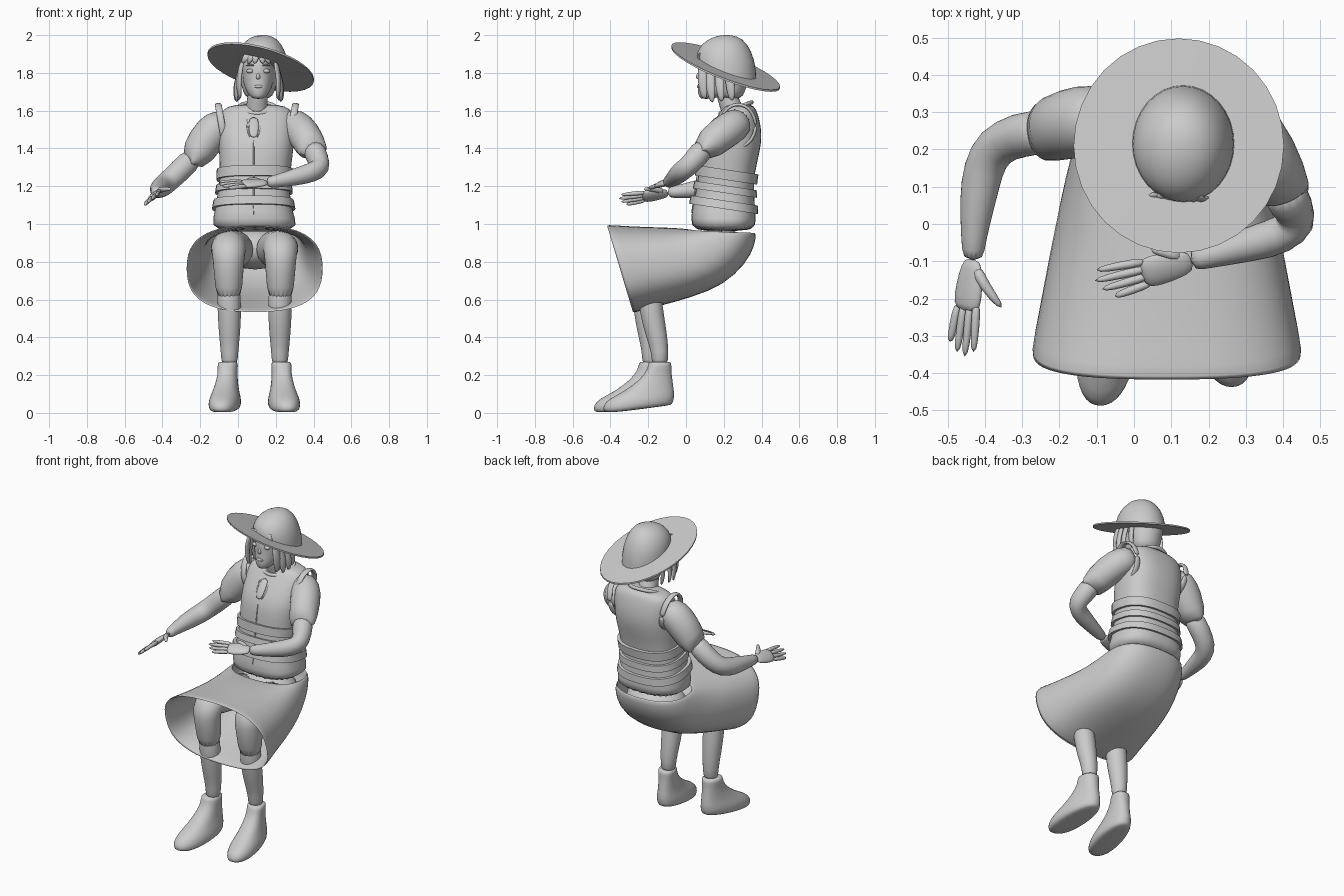
import bpy, math
from mathutils import Vector as V


def mesh(name, verts, faces, subsurf=0, solid=0, angle=40):
    me = bpy.data.meshes.new(name)
    me.from_pydata([tuple(v) for v in verts], [], faces)
    me.polygons.foreach_set("use_smooth", [True] * len(me.polygons))
    if not subsurf:
        me.set_sharp_from_angle(angle=math.radians(angle))
    ob = bpy.data.objects.new(name, me)
    bpy.context.collection.objects.link(ob)
    if solid:
        m = ob.modifiers.new("thickness", 'SOLIDIFY')
        m.thickness = solid
    if subsurf:
        m = ob.modifiers.new("smooth", 'SUBSURF')
        m.levels = m.render_levels = subsurf
    return ob


def ring(c, u, v, n=20, p=2.0):
    """Superellipse ring around c, spanned by half-axes u and v."""
    c, u, v = V(c), V(u), V(v)
    f = lambda t: math.copysign(abs(t) ** (2 / p), t)
    return [c + u * f(math.cos(a)) + v * f(math.sin(a))
            for a in (2 * math.pi * i / n for i in range(n))]


def loft(name, rings, cap=True, loop=False, **kw):
    n, k = len(rings[0]), len(rings)
    faces = [(r * n + i, r * n + (i + 1) % n, (r + 1) % k * n + (i + 1) % n, (r + 1) % k * n + i)
             for r in range(k if loop else k - 1) for i in range(n)]
    if cap:
        faces += [tuple(range(n))[::-1], tuple(range((k - 1) * n, k * n))]
    return mesh(name, [v for r in rings for v in r], faces, **kw)


def tube(name, pts, radii, side=(1, 0, 0), flat=1.0, n=12, subsurf=1, cap=True):
    """Tapered limb through pts; side fixes the wide axis, flat squeezes the other."""
    pts, rings = [V(p) for p in pts], []
    for i, p in enumerate(pts):
        d = (pts[min(i + 1, len(pts) - 1)] - pts[max(i - 1, 0)]).normalized()
        w = d.cross(V(side)).normalized()
        u = w.cross(d)
        rings.append(ring(p, u * radii[i], w * radii[i] * flat, n))
    return loft(name, rings, cap=cap, subsurf=subsurf)


def ball(name, c, r, n=16):
    rings = [ring(V(c) + V((0, 0, -r[2] * math.cos(a))), (r[0] * math.sin(a), 0, 0),
                  (0, r[1] * math.sin(a), 0), n)
             for a in (math.pi * (i + .1) / 10.2 for i in range(11))]
    return loft(name, rings)


# Hat: tilted brim and domed crown
HC, SX, SY = V((.12, .21, 1.83)), -.24, -.37


def hat_ring(cx, cy, z, rx, ry, tilt, n=32):
    return ring((cx, cy, z), (rx, 0, SX * rx * tilt), (0, ry, SY * ry * tilt), n)


loft("hat_brim", [hat_ring(*HC.xy, 1.83 + dz, r, r * 1.02, 1)
                  for r, dz in ((.1, -.005), (.282, -.004), (.282, .006), (.1, .008))], cap=False, loop=True)
loft("hat_crown", [hat_ring(.132, .215, 1.825 + .175 * math.sin(a), .137 * math.cos(a) ** .85,
                            .157 * math.cos(a) ** .85, (1 - math.sin(a)))
                   for a in (math.radians(d) for d in (0, 12, 25, 38, 50, 62, 74, 84, 89))])

# Head: z, front y, back y, half width
loft("head", [ring((.107, (f + b) / 2, z), (w, 0, 0), (0, (b - f) / 2, 0), 20, 2.1) for z, f, b, w in (
    (1.662, .08, .13, .022), (1.675, .066, .19, .045), (1.71, .06, .26, .068), (1.75, .064, .3, .08),
    (1.79, .066, .32, .086), (1.86, .062, .325, .088), (1.92, .11, .3, .06))], subsurf=1)
tube("neck", [(.1, .27, 1.54), (.1, .24, 1.61), (.105, .21, 1.7), (.105, .2, 1.76)], [.075, .058, .055, .055])
mesh("nose", [(.107, .062, 1.815), (.09, .068, 1.772), (.124, .068, 1.772), (.107, .038, 1.776),
              (.107, .064, 1.762)], [(0, 1, 3), (0, 3, 2), (1, 4, 3), (3, 4, 2)], subsurf=1)
ball("mouth", (.107, .066, 1.728), (.024, .008, .008))
for s in (-1, 1):
    ball("eye", (.107 + s * .043, .083, 1.81), (.019, .014, .012))
    tube("eyebrow", [(.107 + s * .02, .062, 1.838), (.107 + s * .045, .065, 1.845),
                     (.107 + s * .068, .085, 1.836)], [.005, .006, .004], side=(0, 0, 1), n=6)

# Hair: back shell, side locks and fringe
loft("hair_back", [ring((.11, .235, z), (w, 0, 0), (0, d, 0), 18) for z, w, d in (
    (1.66, .065, .06), (1.7, .085, .078), (1.76, .1, .098), (1.83, .11, .11), (1.88, .1, .1))], subsurf=1)
for s in (-1, 1):
    for y, x, z in ((.09, .098, 1.66), (.13, .115, 1.64), (.18, .12, 1.645), (.235, .105, 1.65)):
        tube("hair_lock", [(.11 + s * .085, y, 1.87), (.11 + s * .105, y - .005, 1.79),
                           (.11 + s * (x + .008), y, 1.71), (.11 + s * x, y + .01, z)],
             [.024, .029, .026, .014], side=(.3 * s, 1, 0), flat=.5, n=8)
    for x in (.02, .05, .078):
        tube("fringe_lock", [(.11 + s * x * .6, .085, 1.91), (.11 + s * x * .9, .056, 1.88),
                             (.11 + s * x * 1.15, .062 + x * .3, 1.846)], [.02, .022, .007], flat=.4, n=8)

# Vest: z, centre x, half width, front y, back y
VEST = ((.955, .09, .232, .03, .372), (1.03, .085, .218, .025, .37), (1.1, .082, .2, .035, .365),
        (1.2, .085, .187, .058, .36), (1.27, .09, .188, .065, .365), (1.36, .095, .195, .07, .385),
        (1.43, .097, .2, .08, .4), (1.5, .098, .198, .115, .4), (1.57, .1, .196, .165, .385),
        (1.61, .1, .18, .195, .37), (1.635, .1, .12, .215, .35))


def vest_ring(z, grow=0.0, tilt=0.0):
    for a, b in zip(VEST, VEST[1:]):
        if a[0] <= z <= b[0]:
            t = (z - a[0]) / (b[0] - a[0])
            _, cx, w, f, k = (p + (q - p) * t for p, q in zip(a, b))
            r = ring((cx, (f + k) / 2, z), (w + grow, 0, 0), (0, (k - f) / 2 + grow, 0), 28, 2.5)
            return [v + V((0, 0, -tilt * (v.y - .2))) for v in r]


loft("vest", [vest_ring(row[0]) for row in VEST], subsurf=1)
for z0, z1, g in ((1.235, 1.29, .014), (1.165, 1.205, .014), (1.08, 1.125, .016)):
    loft("waist_band", [vest_ring(z, gr, .15) for z, gr in (
        (z0, -.02), (z0, g), (z1, g), (z1, -.02))], cap=False, loop=True)
# Neck opening, front seam and armhole trims
tube("collar", [(.1 + .1 * math.cos(a), .265 + .085 * math.sin(a), 1.615 + .03 * math.sin(a))
                for a in (2 * math.pi * i / 16 for i in range(17))], [.012] * 17, side=(0, 0, 1), n=8)
for x in (.048, .118):
    tube("neck_slit_edge", [(x, .172, 1.57), (x, .125, 1.505), (x + (.083 - x) * .5, .093, 1.455)],
         [.006] * 3, n=6)
tube("neck_slit_flap", [(.083, .165, 1.57), (.083, .11, 1.5), (.083, .088, 1.455)], [.03, .03, .02], flat=.3, n=8)
tube("front_seam", [(.083, .087, 1.45), (.083, .068, 1.36), (.083, .063, 1.27), (.083, .025, 1.03)],
     [.004] * 4, n=6)
for x, s in ((-.085, -1), (.285, 1)):
    tube("armhole_trim", [(x + s * .02 * math.sin(a), .275 + .095 * math.cos(a), 1.52 + .115 * math.sin(a))
                          for a in (2 * math.pi * i / 16 for i in range(17))], [.02] * 17, side=(1, 0, 0), flat=.5, n=8)

# Skirt: upper/front point and lower/back point in y,z, with half width
rings = []
for ty, tz, by, bz, w, p in ((.03, .97, .372, .955, .232, 2.4), (-.01, .975, .368, .89, .248, 2.4),
                             (-.07, .98, .32, .79, .265, 2.5), (-.15, .983, .2, .675, .29, 2.5),
                             (-.26, .987, .03, .61, .32, 2.5), (-.35, .992, -.14, .565, .345, 2.5),
                             (-.42, .998, -.285, .525, .368, 2.6)):
    rings.append(ring((.088, (ty + by) / 2, (tz + bz) / 2), (w, 0, 0),
                      (0, (ty - by) / 2, (tz - bz) / 2), 28, p))
loft("skirt", rings, cap=False, solid=.012, subsurf=1)
ball("pelvis", (.09, .17, .87), (.19, .16, .11))

# Legs and boots
for hx, kx, ax, ky, ay, tx, by in ((.01, -.05, -.045, -.265, -.19, -.04, -.05), (.17, .225, .222, -.235, -.14, .035, 0)):
    tube("trouser_leg", [(hx, .15, .86), (kx, -.1, .87), (kx, ky + .06, .875), (kx, ky + .015, .84),
                         (kx, ky + .03, .76), (kx * .5 + ax * .5, ky + .045, .57)],
         [.115, .1, .095, .088, .08, .068], n=16)
    tube("shin", [(kx, ky + .035, .7), (ax, ky + .05, .54), (ax, (ky + ay) / 2 + .03, .42), (ax, ay + .004, .32),
                  (ax, ay, .24)], [.065, .064, .058, .046, .044], n=16)
    boot = []
    for z, f, b, w in ((.0, -.42, -.085, .055), (.008, -.44, -.07, .08), (.04, -.442, -.062, .086),
                       (.075, -.41, -.06, .08), (.11, -.33, -.065, .068), (.17, -.245, -.072, .058),
                       (.225, -.205, -.078, .056), (.27, -.2, -.075, .06), (.27, -.18, -.095, .04)):
        r = ring((ax, (f + b) / 2 + by, z), (w, 0, 0), (0, (b - f) / 2, 0), 20, 2.3)
        for v in r:
            t = (b + by + .08 - v.y) / .38      # toes turn out, sole dips to the toe
            v.x += tx * max(0, t - .25) * 1.1 + tx * .1
            v.x = v.x + (ax - v.x) * .18 * max(0, 1 - t * 1.5)
            v.z += .05 * max(0, 1 - t) * max(0, 1 - z / .25)
        boot.append(r)
    loft("boot", boot, subsurf=1)

# Sleeves and arms
tube("right_sleeve", [(-.05, .285, 1.54), (-.11, .28, 1.515), (-.17, .27, 1.45), (-.25, .245, 1.315),
                      (-.249, .245, 1.318)], [.07, .098, .098, .084, .06], side=(0, 1, 0), n=16)
tube("left_sleeve", [(.24, .29, 1.55), (.3, .265, 1.525), (.35, .19, 1.48), (.405, .07, 1.375),
                     (.404, .073, 1.377)], [.07, .09, .092, .08, .06], side=(1, 0, 0), n=16)
tube("right_arm", [(-.22, .25, 1.37), (-.31, .24, 1.28), (-.375, .21, 1.22), (-.405, .15, 1.195),
                   (-.42, .06, 1.185), (-.43, -.04, 1.172), (-.432, -.1, 1.165)],
     [.065, .062, .06, .057, .05, .034, .03], side=(0, 0, 1), n=14)
tube("left_arm", [(.39, .11, 1.42), (.425, .045, 1.34), (.44, .005, 1.3), (.4, -.03, 1.275),
                  (.31, -.055, 1.25), (.2, -.085, 1.225), (.15, -.1, 1.22)],
     [.065, .06, .058, .055, .048, .034, .03], side=(0, 0, 1), n=14)


def hand(name, wrist, tip, across, thumb):
    w, t, a = V(wrist), V(tip), V(across).normalized()
    d = t - w
    tube(name + "_palm", [w, w + d * .2, w + d * .4, w + d * .55], [.03, .042, .048, .042], side=a, flat=.4)
    for k, reach in ((-1.5, .86), (-.5, .97), (.5, 1.02), (1.5, .97)):
        tube(name + "_finger", [w + d * .45 + a * k * .021, w + d * .72 + a * k * .026, w + d * reach + a * k * .029],
             [.014, .0125, .009], side=a, n=8)
    tube(name + "_thumb", [w + d * .1 + a * .015, w + d * .28 + a * .05, thumb], [.019, .016, .01], side=d, n=8)


hand("right_hand", (-.432, -.09, 1.165), (-.465, -.355, 1.125), (.72, 0, .6), (-.352, -.228, 1.185))
hand("left_hand", (.16, -.098, 1.22), (-.1, -.165, 1.205), (-.25, .88, .38), (.045, -.068, 1.235))
